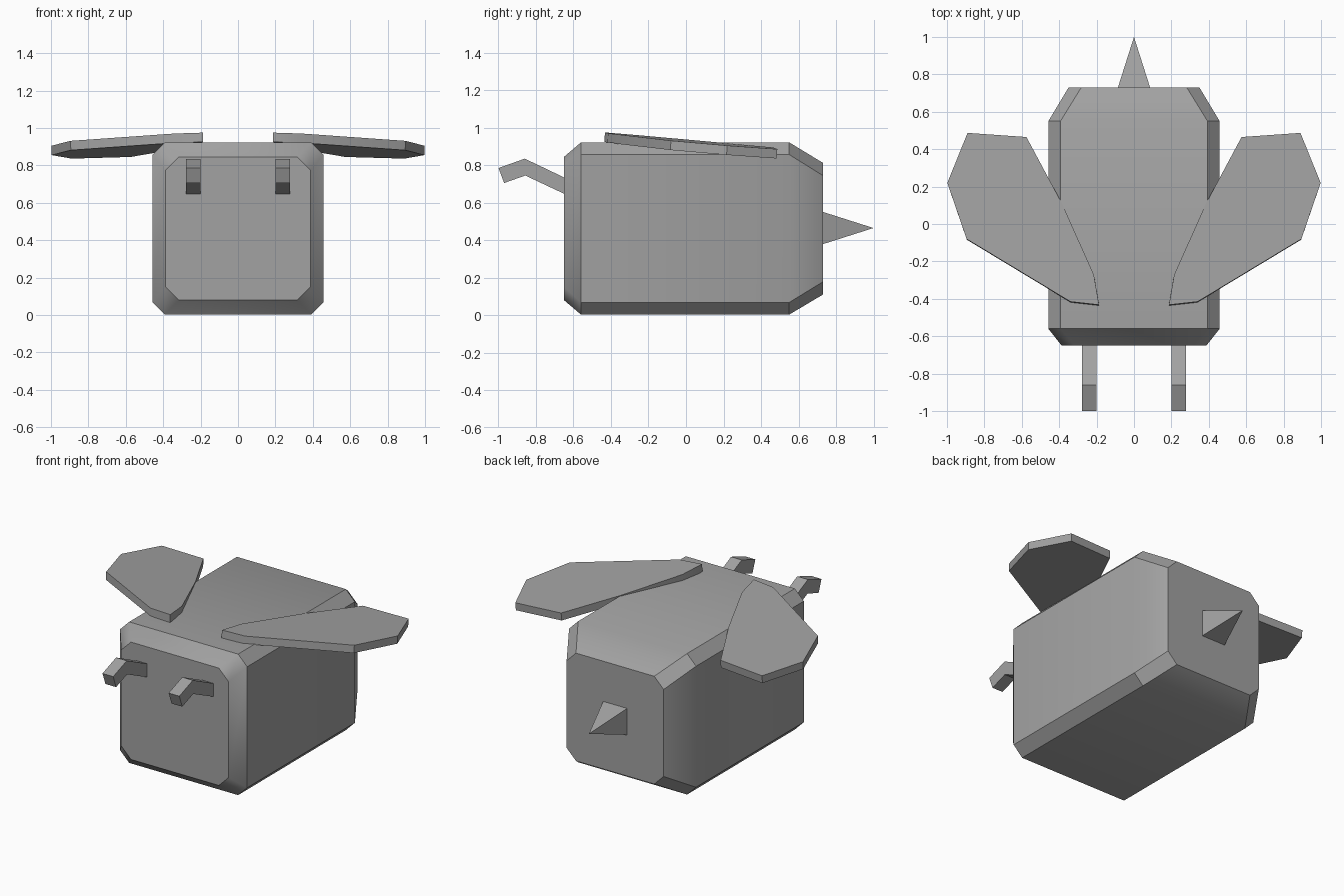
import bpy, math
from mathutils import Vector

if "Cube" in bpy.data.objects:
    bpy.data.objects.remove(bpy.data.objects["Cube"])

grey = bpy.data.materials.new("plain grey")
grey.diffuse_color = (0.36, 0.36, 0.36, 1)
grey.use_nodes = True
grey.node_tree.nodes["Principled BSDF"].inputs["Base Color"].default_value = grey.diffuse_color


def make(name, verts, faces):
    """Mesh object from points and faces, shaded smooth only over gentle edges."""
    mesh = bpy.data.meshes.new(name)
    mesh.from_pydata(verts, [], faces)
    mesh.materials.append(grey)
    obj = bpy.data.objects.new(name, mesh)
    bpy.context.collection.objects.link(obj)
    bpy.ops.object.select_all(action='DESELECT')
    obj.select_set(True)
    bpy.context.view_layer.objects.active = obj
    bpy.ops.object.mode_set(mode='EDIT')
    bpy.ops.mesh.select_all(action='SELECT')
    bpy.ops.mesh.normals_make_consistent(inside=False)
    bpy.ops.object.mode_set(mode='OBJECT')
    bpy.ops.object.shade_smooth_by_angle(angle=math.radians(35))
    return obj


def loft(name, rings):
    """Closed skin through rings with equal point counts."""
    n = len(rings[0])
    verts = [p for ring in rings for p in ring]
    faces = [tuple(range(n)), tuple(range(len(verts) - n, len(verts)))]
    for r in range(len(rings) - 1):
        for i in range(n):
            j = (i + 1) % n
            faces.append((r * n + i, r * n + j, (r + 1) * n + j, (r + 1) * n + i))
    return make(name, verts, faces)


def octagon(y, half_x, z0, z1, cut):
    """Upright rectangle with cut corners at depth y."""
    x, c = half_x, cut
    return [(x - c, y, z0), (x, y, z0 + c), (x, y, z1 - c), (x - c, y, z1),
            (c - x, y, z1), (-x, y, z1 - c), (-x, y, z0 + c), (c - x, y, z0)]


# Body: chamfered box with a longer taper at the back
loft("body", [octagon(-0.65, 0.387, 0.08, 0.845, 0.07),
              octagon(-0.56, 0.458, 0.003, 0.922, 0.065),
              octagon(0.55, 0.458, 0.003, 0.922, 0.065),
              octagon(0.73, 0.35, 0.11, 0.813, 0.068)])

# Stinger: four-sided spike
s = 0.086
make("stinger",
     [(-s, 0.73, 0.465 - s), (s, 0.73, 0.465 - s), (s, 0.73, 0.465 + s),
      (-s, 0.73, 0.465 + s), (0, 1.0, 0.465)],
     [(0, 1, 2, 3), (0, 1, 4), (1, 2, 4), (2, 3, 4), (3, 0, 4)])

# Bent antenna profile (y, z) and flat wing outline (x, y)
bend = [((-0.64, 0.73), (-0.64, 0.643)), ((-0.86, 0.835), (-0.857, 0.745)),
        ((-1.0, 0.785), (-0.97, 0.705))]
wing = [(0.187, -0.432), (0.34, -0.415), (0.895, -0.08), (0.998, 0.22),
        (0.89, 0.487), (0.575, 0.465), (0.385, 0.11), (0.215, -0.27)]
down = Vector((0.0225, 0.0797, 1)).normalized() * -0.05

for side, label in ((1, "right"), (-1, "left")):
    loft(label + "_antenna",
         [[(side * 0.2, *top), (side * 0.277, *top),
           (side * 0.277, *low), (side * 0.2, *low)] for top, low in bend])
    # Wing slopes gently down towards its tip
    upper = [Vector((x, y, 0.975 - 0.0225 * (x - 0.187) - 0.0797 * (y + 0.432)))
             for x, y in wing]
    lower = [p + down for p in upper]
    loft(label + "_wing", [[(side * p.x, p.y, p.z) for p in ring]
                           for ring in (lower, upper)])
